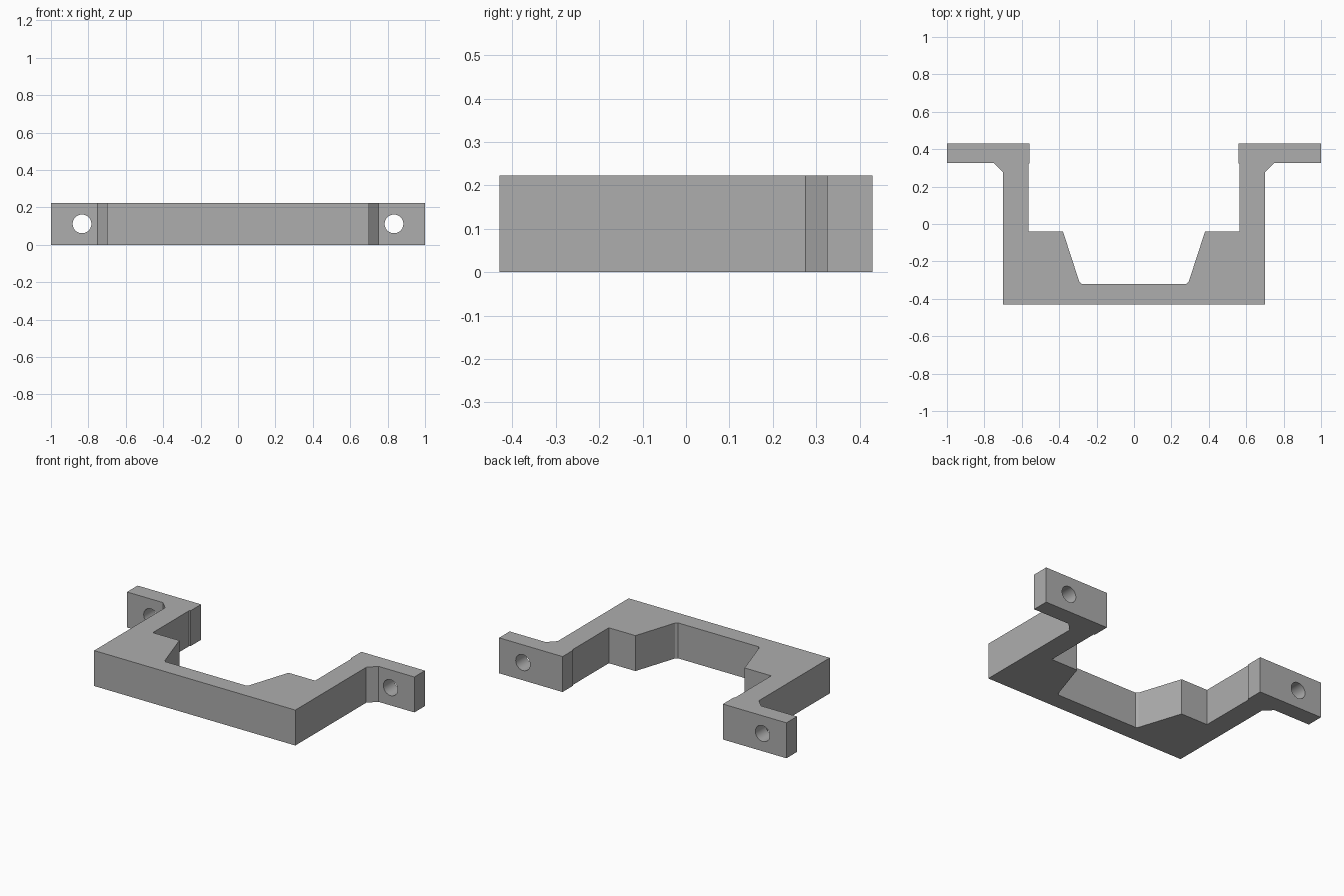
import bpy, bmesh
from math import radians

cube = bpy.data.objects.get("Cube")
if cube:
    bpy.data.objects.remove(cube, do_unlink=True)

HEIGHT = 0.223
HOLE_X, HOLE_R = 0.834, 0.05

grey = bpy.data.materials.new("plain grey")
grey.use_nodes = True
colour = (0.42, 0.42, 0.42, 1)
grey.diffuse_color = colour
grey.node_tree.nodes["Principled BSDF"].inputs["Base Color"].default_value = colour


def extrude_outline(name, points, height):
    """Solid prism from a closed outline in plan."""
    bm = bmesh.new()
    face = bm.faces.new([bm.verts.new((x, y, 0)) for x, y in points])
    grown = bmesh.ops.extrude_face_region(bm, geom=[face])["geom"]
    tops = [v for v in grown if isinstance(v, bmesh.types.BMVert)]
    bmesh.ops.translate(bm, verts=tops, vec=(0, 0, height))
    bmesh.ops.recalc_face_normals(bm, faces=bm.faces)
    mesh = bpy.data.meshes.new(name)
    bm.to_mesh(mesh)
    bm.free()
    obj = bpy.data.objects.new(name, mesh)
    bpy.context.collection.objects.link(obj)
    mesh.materials.append(grey)
    return obj


# Half outline: front corner, arm, flange, inner pocket
half = [
    (0.70, -0.43), (0.70, 0.275), (0.75, 0.325), (1.0, 0.325), (1.0, 0.43),
    (0.558, 0.43), (0.558, 0.325), (0.565, 0.32), (0.565, -0.04),
    (0.38, -0.04), (0.292, -0.31), (0.28, -0.32),
]
outline = half + [(-x, y) for x, y in reversed(half)]
bracket = extrude_outline("bracket", outline, HEIGHT)

# Screw holes through both flanges
for side, x in (("left", HOLE_X), ("right", -HOLE_X)):
    bpy.ops.mesh.primitive_cylinder_add(
        vertices=48, radius=HOLE_R, depth=0.4,
        location=(x, 0.38, HEIGHT / 2), rotation=(radians(90), 0, 0))
    cutter = bpy.context.object
    cutter.name = side + "_hole_cutter"
    cutter.data.materials.append(grey)
    cut = bracket.modifiers.new(side + "_hole", "BOOLEAN")
    cut.operation = "DIFFERENCE"
    cut.solver = "EXACT"
    cut.object = cutter
    bpy.ops.object.select_all(action="DESELECT")
    bracket.select_set(True)
    bpy.context.view_layer.objects.active = bracket
    bpy.ops.object.modifier_apply(modifier=cut.name)
    bpy.data.objects.remove(cutter, do_unlink=True)

bpy.ops.object.shade_smooth_by_angle(angle=radians(20))
